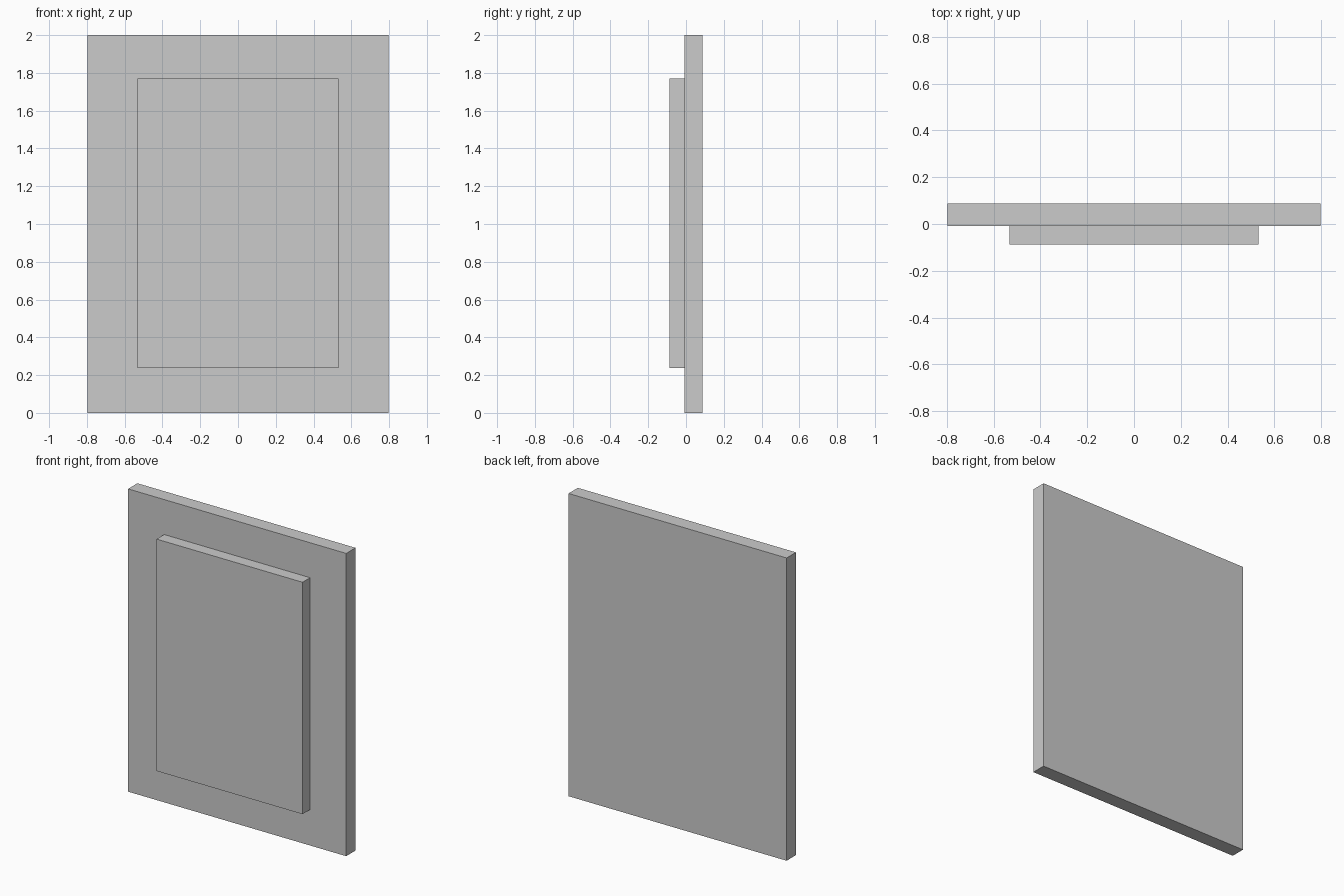
import bpy

if "Cube" in bpy.data.objects:
    bpy.data.objects.remove(bpy.data.objects["Cube"])


def box(name, x, y, z):
    """Box from (min, max) ranges on each axis."""
    ranges = (x, y, z)
    bpy.ops.mesh.primitive_cube_add(size=1, location=[(a + b) / 2 for a, b in ranges])
    ob = bpy.context.object
    ob.name = name
    ob.scale = [b - a for a, b in ranges]
    bpy.ops.object.transform_apply(location=False, rotation=False, scale=True)
    return ob


# Large back board
box("back_board", (-0.797, 0.797), (-0.009, 0.088), (0, 2))

# Raised panel on the front face
box("raised_panel", (-0.533, 0.533), (-0.088, -0.009), (0.237, 1.769))
